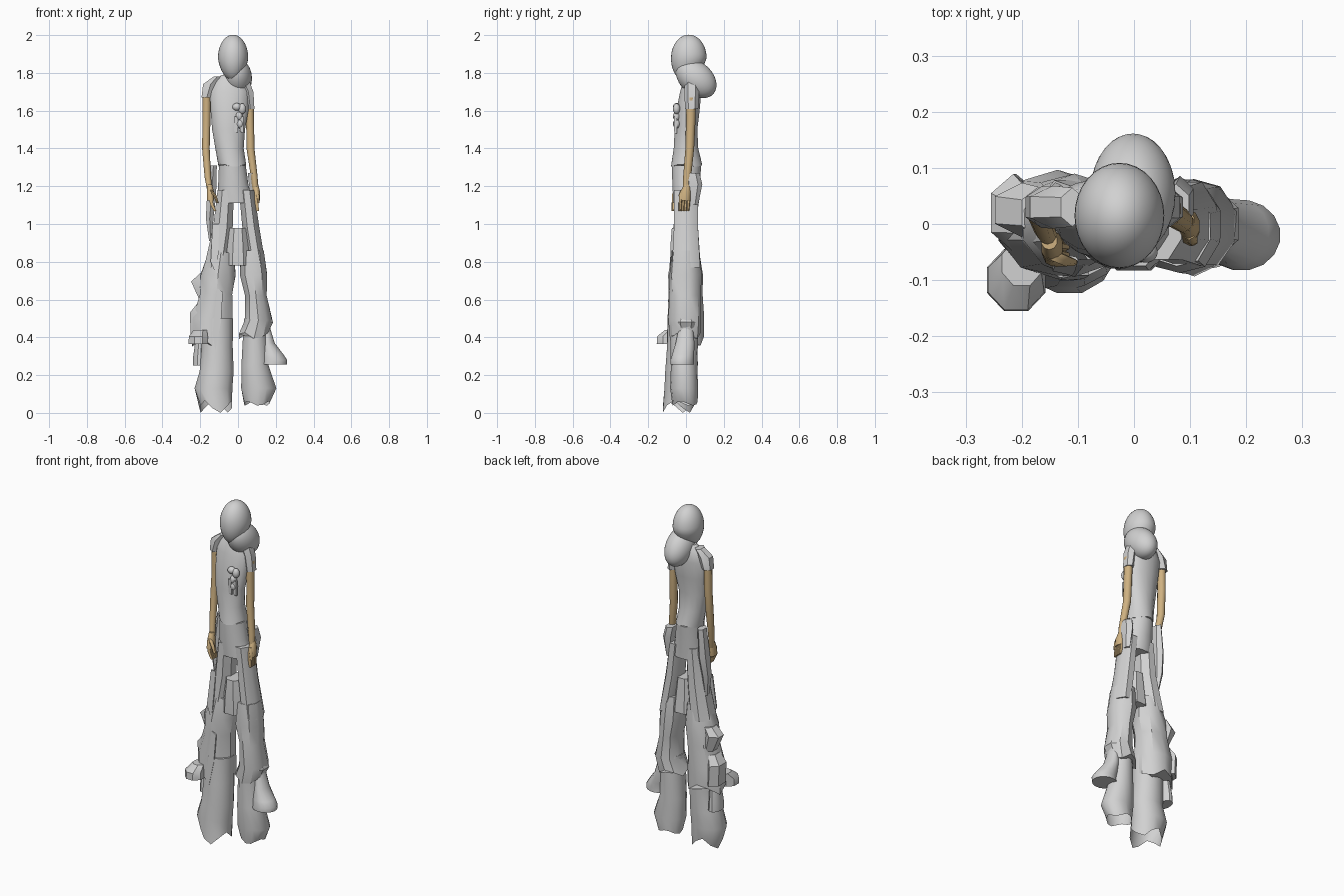
import bpy, bmesh, math, random
from mathutils import Vector, Matrix

random.seed(4)
UNIT = 0.01  # all part sizes below are in hundredths

cube = bpy.data.objects.get("Cube")
if cube:
    bpy.data.objects.remove(cube)


def material(name, colour):
    mat = bpy.data.materials.new(name)
    mat.use_nodes = True
    mat.diffuse_color = colour
    mat.node_tree.nodes["Principled BSDF"].inputs["Base Color"].default_value = colour
    return mat


GREY = material("light_grey", (0.64, 0.64, 0.64, 1))
SKIN = material("tan_skin", (0.62, 0.44, 0.22, 1))


def finish(name, bm, mat, angle):
    bmesh.ops.recalc_face_normals(bm, faces=bm.faces)
    bmesh.ops.scale(bm, vec=(UNIT, UNIT, UNIT), verts=bm.verts)
    mesh = bpy.data.meshes.new(name)
    bm.to_mesh(mesh)
    bm.free()
    mesh.materials.append(mat)
    obj = bpy.data.objects.new(name, mesh)
    bpy.context.collection.objects.link(obj)
    bpy.ops.object.select_all(action="DESELECT")
    obj.select_set(True)
    bpy.context.view_layer.objects.active = obj
    bpy.ops.object.shade_smooth_by_angle(angle=math.radians(angle))
    return obj


def loft(name, rings, mat=GREY, sides=10, rough=0, hem=0, open_end=False, angle=35):
    """Skin horizontal oval rings (x, y, z, half width, half depth), top to bottom."""
    bm = bmesh.new()
    reach = 1 / math.cos(math.pi / sides)
    loops = []
    for k, (x, y, z, rx, ry) in enumerate(rings):
        loop = []
        for i in range(sides):
            a = math.tau * (i + 0.5) / sides
            swell = reach * (1 + random.uniform(-rough, rough))
            drop = hem * math.cos(3 * a + 1) if k == len(rings) - 1 else 0
            loop.append(bm.verts.new((x + rx * swell * math.cos(a),
                                      y + ry * swell * math.sin(a), z + drop)))
        loops.append(loop)
    for upper, lower in zip(loops, loops[1:]):
        for i in range(sides):
            j = (i + 1) % sides
            bm.faces.new((upper[i], upper[j], lower[j], lower[i]))
    bm.faces.new(loops[0])
    if not open_end:
        bm.faces.new(loops[-1])
    return finish(name, bm, mat, angle)


def egg(name, centre, radii, tilt=0, taper=0, lean=0):
    """Ellipsoid tilted about x, narrowed and pushed forward toward the bottom."""
    bm = bmesh.new()
    bmesh.ops.create_uvsphere(bm, u_segments=32, v_segments=20, radius=1)
    for v in bm.verts:
        low = max(0, -v.co.z)
        v.co.x *= 1 - taper * low
        v.co.y = v.co.y * (1 - taper * low) - lean * low
    turn = Matrix.Rotation(math.radians(tilt), 4, "X")
    place = Matrix.Translation(Vector(centre)) @ turn @ Matrix.Diagonal((*radii, 1))
    bmesh.ops.transform(bm, matrix=place, verts=bm.verts)
    return finish(name, bm, GREY, 60)


def sheet(name, points, thick=0.7):
    """Flat cloth strip given by its outline (x, y, z), thickened backward."""
    bm = bmesh.new()
    face = bm.faces.new([bm.verts.new(p) for p in points])
    grown = bmesh.ops.extrude_face_region(bm, geom=[face])["geom"]
    moved = [g for g in grown if isinstance(g, bmesh.types.BMVert)]
    bmesh.ops.translate(bm, vec=(0, thick, 0), verts=moved)
    return finish(name, bm, GREY, 30)


# Head and hair
egg("head", (-2.6, 1.5, 188), (8, 9.4, 12.2), taper=0.15, lean=0.2)
egg("hair_bun", (-0.2, 5.4, 177), (7.6, 12.2, 8.6), tilt=-42)
loft("neck", [(-3, 3, 184, 3, 3), (-4, 3, 175, 4, 3.5)])

# Shirt
loft("shirt", [(-4.5, 3, 179, 4, 3), (-4.5, 3, 176, 8, 4.5), (-4.5, 2.5, 170, 10.4, 5.6),
               (-4.5, 1, 160, 10, 6.2), (-5, 0, 150, 8.7, 6), (-4.5, 0, 140, 7.5, 6.5),
               (-3, 0.3, 131, 7.3, 8.2)], sides=16, hem=0.7)
loft("right_sleeve", [(-11, 3, 178, 2, 3), (-14.5, 3, 174, 4, 3.3), (-16.5, 3, 167, 2.8, 3.2)], sides=6)
loft("left_sleeve", [(3, 3, 176, 3, 3.2), (5.5, 3, 170, 2.6, 3.4), (6.5, 3, 161, 2.2, 3)], sides=6)

# Chest bow with knot and tails
for x, z, rx, rz in ((-0.6, 162, 2.4, 2), (2.2, 161, 2, 2.8), (0.6, 157, 1.8, 2.4), (1, 153, 2, 2.4)):
    egg("chest_bow", (x, -5, z), (rx, 1.9, rz))
for x in (-1, 2):
    sheet("bow_tail", [(x - 1, -6.4, 157), (x + 1, -6.4, 157), (x + 1, -6.2, 148), (x - 1, -6.2, 149)], 1.5)

# Arms
loft("right_arm", [(-16.5, 3, 170, 2.2, 2.4), (-16.7, 3, 155, 2.1, 2.3), (-17, 2, 140, 2, 2.2),
                   (-16, -1, 125, 1.7, 1.8), (-15, -2.5, 118, 1.4, 1.6)], SKIN, angle=60)
loft("left_arm", [(6.2, 2.7, 167, 2.2, 2.5), (6.4, 2.5, 155, 2.1, 2.4), (6.6, 2, 140, 2.1, 2.2),
                  (8.6, 0.6, 125, 1.8, 2), (9.2, 0, 118, 1.5, 1.7)], SKIN, angle=60)

# Hands: palm, four fingers and a thumb
for side, x, y, curl in (("right", -14.6, -4, 2.4), ("left", 9.8, -0.3, 0.6)):
    loft(side + "_palm", [(x - 0.5, y + 1, 121, 1.4, 1.5), (x, y, 117, 1.9, 2.7),
                          (x, y - 0.5, 112.5, 1.8, 2.9)], SKIN, angle=60)
    for i in range(4):
        fy = y - 2.4 + 1.4 * i
        loft(side + "_finger", [(x, fy, 114, 0.9, 0.8), (x + curl * 0.3, fy - 0.3, 110.5, 0.9, 0.8),
                                (x + curl, fy - 0.5, 107, 0.7, 0.6)], SKIN, sides=6, angle=60)
    loft(side + "_thumb", [(x, y - 1.5, 118, 0.9, 0.9), (x + curl, y - 2.5, 115, 0.9, 0.9),
                           (x + curl * 1.6, y - 2.8, 111, 0.6, 0.6)], SKIN, sides=6, angle=60)

# Trouser top and thighs
loft("waist", [(-3, 0.3, 131, 7.1, 7.8), (-2.5, 0, 121, 8, 7.2), (-1.5, 0, 111, 9.2, 6.7)], sides=12)
loft("left_thigh", [(4.5, 0, 118, 4, 6.3), (6.8, 0, 98, 4.5, 6.4), (10.2, 0, 77, 4.6, 7.5)], sides=8)
loft("right_thigh", [(-6.5, 0, 118, 4.3, 6.3), (-8, 0, 98, 5.2, 6.4), (-11.5, 0, 77, 6.5, 7.8)], sides=8)
loft("crotch_panel", [(0, -1.5, 98, 5, 6), (0, -1.5, 88, 6.4, 6.8), (0, -1, 78, 7.3, 7.3)], sides=8)

# Loose knee layers
loft("left_knee_layer", [(7.6, -0.4, 86, 6, 7), (8.2, -0.4, 73, 7, 8.2), (9.5, -0.5, 62, 5.6, 8),
                         (10.8, -0.5, 49, 7.2, 8.2), (8.5, -0.5, 41, 7.8, 7.8)], rough=0.04, hem=2)
loft("right_knee_layer", [(-9, 0, 85, 6.5, 7), (-10.6, -0.2, 73, 9.4, 8.6), (-11.4, 0, 63, 8.4, 8.6),
                          (-13.6, 0, 50, 10.6, 9), (-13.6, 0, 38, 10.4, 9)], rough=0.04, hem=3)

# Pointed folds standing out from the knee layers
loft("right_upper_fold", [(-17, 2, 74, 3, 4), (-20, 2.5, 69.5, 4.8, 4.2), (-17.5, 2, 60, 3, 4)], sides=6)
loft("right_lower_fold", [(-19, 1, 58, 2.5, 4.5), (-21.5, 2, 53, 4, 6), (-21, 2, 41, 4, 6)], sides=6)
loft("left_lower_fold", [(14, 0, 54, 2, 4), (15.4, 0, 48, 3.2, 5), (14, 0, 43, 2, 4.5)], sides=6)

# Flared lower legs, open at the hem
loft("left_lower_leg", [(9, -1, 50, 5.7, 7), (9, -1, 40, 6.4, 7.2), (9, -1, 25, 7.2, 6.8),
                        (11, -1, 13, 9.3, 7.2), (10, -0.5, 5, 6.6, 6.5)],
     sides=14, hem=1.2, open_end=True, angle=50)
loft("right_lower_leg", [(-11, -2, 50, 8.3, 7.5), (-11, -2, 35, 8.2, 8), (-11.3, -3, 22, 9, 8),
                         (-13, -3, 13, 10, 8.4), (-11.5, -4, 3.3, 8.3, 8.3)],
     sides=12, hem=3.3, open_end=True, angle=50)

# Shoes
loft("left_shoe", [(14.5, 0, 46, 2.2, 3.6), (15.8, -0.5, 37, 3.6, 5), (18, -1.5, 31, 6, 5.8),
                   (19.2, -2, 28, 6.8, 6.2), (19, -2, 25.5, 6.8, 6.2)], sides=16, angle=50)
loft("right_shoe", [(-20, -7, 44, 3.5, 4), (-21, -10, 40.5, 5, 5.3), (-21, -10, 36.5, 5.2, 5.5)], sides=8)
loft("right_inner_shoe", [(-20, 1, 38, 2.6, 4), (-20.5, 1, 30, 3.2, 5), (-20.5, 1, 25, 3.4, 5.4)], sides=12)

# Hanging jacket pieces and cloth strips
loft("right_hanging_sleeve", [(-13, 3.5, 131, 1.8, 3), (-14, 3, 115, 2.4, 3.8), (-15, 2, 103, 2, 3),
                              (-14.5, 1, 91, 0.8, 1.4)], sides=6)
loft("left_hanging_sleeve", [(7.5, 3, 127, 2.3, 3.6), (8.2, 4, 121, 2.4, 4), (8.2, 3, 110, 1.4, 3)], sides=6)
sheet("hip_strip", [(-13.5, -6, 100), (-10, -6.6, 100), (-10.5, -8.4, 82), (-11, -9.2, 72), (-14.5, -8.4, 80)])
sheet("shin_strip", [(-11, -9.2, 66), (-8, -9.2, 64), (-9, -9.8, 48), (-12, -10.2, 33), (-13.5, -10, 42)])
